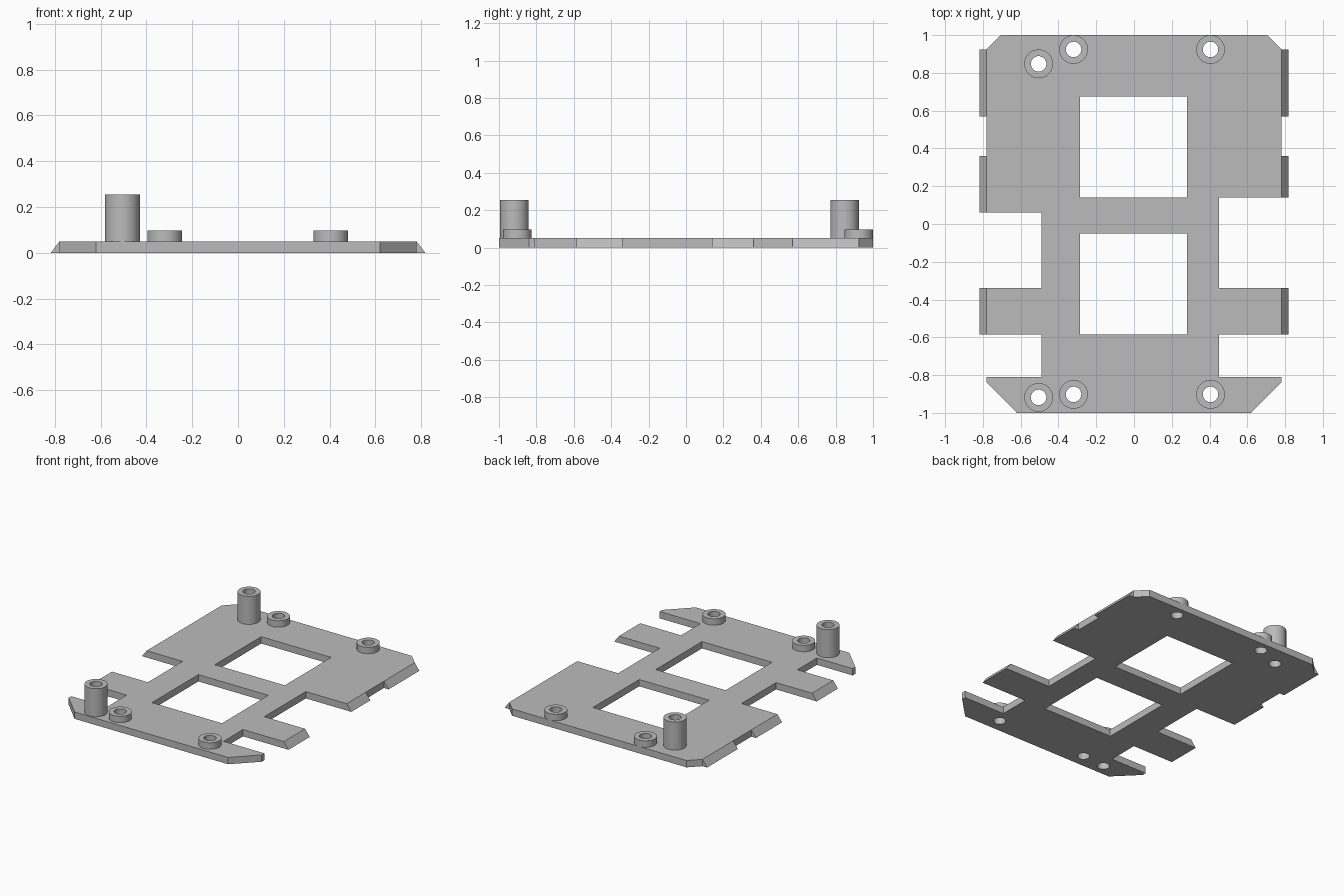
import bpy, bmesh, math
from mathutils import Vector

cube = bpy.data.objects.get("Cube")
if cube:
    bpy.data.objects.remove(cube, do_unlink=True)

THICK = 0.05
POST_R, BORE_R, SEGMENTS = 0.076, 0.041, 48
EDGE, LIP = 0.78, 0.818

grey = bpy.data.materials.new("plain grey")
grey.use_nodes = True
colour = (0.5, 0.5, 0.5, 1)
grey.diffuse_color = colour
grey.node_tree.nodes["Principled BSDF"].inputs["Base Color"].default_value = colour


def circle(x, y, r):
    steps = [2 * math.pi * i / SEGMENTS for i in range(SEGMENTS)]
    return [(x + r * math.cos(a), y + r * math.sin(a)) for a in steps]


def rectangle(x0, x1, y0, y1):
    return [(x0, y0), (x1, y0), (x1, y1), (x0, y1)]


def slab(name, loops, z0, z1):
    """Extrude an outline, with any further loops cut as holes."""
    curve = bpy.data.curves.new(name + "_outline", "CURVE")
    curve.dimensions = "2D"
    curve.fill_mode = "BOTH"
    curve.extrude = (z1 - z0) / 2
    for loop in loops:
        spline = curve.splines.new("POLY")
        spline.points.add(len(loop) - 1)
        for point, (x, y) in zip(spline.points, loop):
            point.co = (x, y, 0, 1)
        spline.use_cyclic_u = True
    helper = bpy.data.objects.new(name + "_outline", curve)
    bpy.context.collection.objects.link(helper)
    bpy.context.view_layer.update()
    evaluated = helper.evaluated_get(bpy.context.evaluated_depsgraph_get())
    mesh = bpy.data.meshes.new_from_object(evaluated)
    bpy.data.objects.remove(helper, do_unlink=True)
    bm = bmesh.new()
    bm.from_mesh(mesh)
    bmesh.ops.translate(bm, verts=bm.verts, vec=(0, 0, (z0 + z1) / 2))
    return finish(name, bm, mesh)


def finish(name, bm, mesh=None):
    mesh = mesh or bpy.data.meshes.new(name)
    bmesh.ops.remove_doubles(bm, verts=bm.verts, dist=0.0001)
    bmesh.ops.recalc_face_normals(bm, faces=bm.faces)
    bm.to_mesh(mesh)
    bm.free()
    mesh.materials.clear()
    mesh.materials.append(grey)
    mesh.name = name
    obj = bpy.data.objects.new(name, mesh)
    bpy.context.collection.objects.link(obj)
    bpy.ops.object.select_all(action="DESELECT")
    obj.select_set(True)
    bpy.context.view_layer.objects.active = obj
    bpy.ops.object.shade_smooth_by_angle(angle=math.radians(30))
    return obj


def edge_wedge(name, side, y0, y1):
    """Sloping lip, wide at the bottom and flush with the plate at the top."""
    bm = bmesh.new()
    profile = [(EDGE, 0), (LIP, 0), (EDGE, THICK)]
    ends = [[bm.verts.new((side * x, y, z)) for x, z in profile] for y in (y0, y1)]
    for end in ends:
        bm.faces.new(end)
    for i in range(3):
        j = (i + 1) % 3
        bm.faces.new((ends[0][i], ends[0][j], ends[1][j], ends[1][i]))
    finish(name, bm)


# Standoffs: name, x, y, top height
posts = [
    ("back_tall_post", -0.505, 0.848, 0.255),
    ("back_right_boss", -0.32, 0.924, 0.097),
    ("back_left_boss", 0.405, 0.924, 0.097),
    ("front_tall_post", -0.505, -0.918, 0.255),
    ("front_right_boss", -0.32, -0.902, 0.097),
    ("front_left_boss", 0.405, -0.902, 0.097),
]


# Base plate outline, one side at a time from back to front
def side_outline(side, waist, notch):
    points = [(0.705, 1), (EDGE, 0.925), (EDGE, notch), (waist, notch),
              (waist, -0.34), (EDGE, -0.34), (EDGE, -0.585), (waist, -0.585),
              (waist, -0.81), (EDGE, -0.81), (EDGE, -0.84), (0.62, -1)]
    return [(side * x, y) for x, y in points]


outline = side_outline(1, 0.45, 0.14) + side_outline(-1, 0.49, 0.06)[::-1]
windows = [rectangle(-0.285, 0.28, 0.14, 0.675), rectangle(-0.285, 0.28, -0.585, -0.05)]
bores = [circle(x, y, BORE_R) for _, x, y, _ in posts]
slab("base_plate", [outline] + windows + bores, 0, THICK)

# Hollow standoffs on the plate
for name, x, y, top in posts:
    slab(name, [circle(x, y, POST_R), circle(x, y, BORE_R)], THICK, top)

# Sloping lips along both long edges
for word, side, notch in (("left", 1, 0.14), ("right", -1, 0.06)):
    edge_wedge(word + "_back_lip", side, 0.57, 0.925)
    edge_wedge(word + "_middle_lip", side, notch, 0.36)
    edge_wedge(word + "_front_lip", side, -0.585, -0.34)
